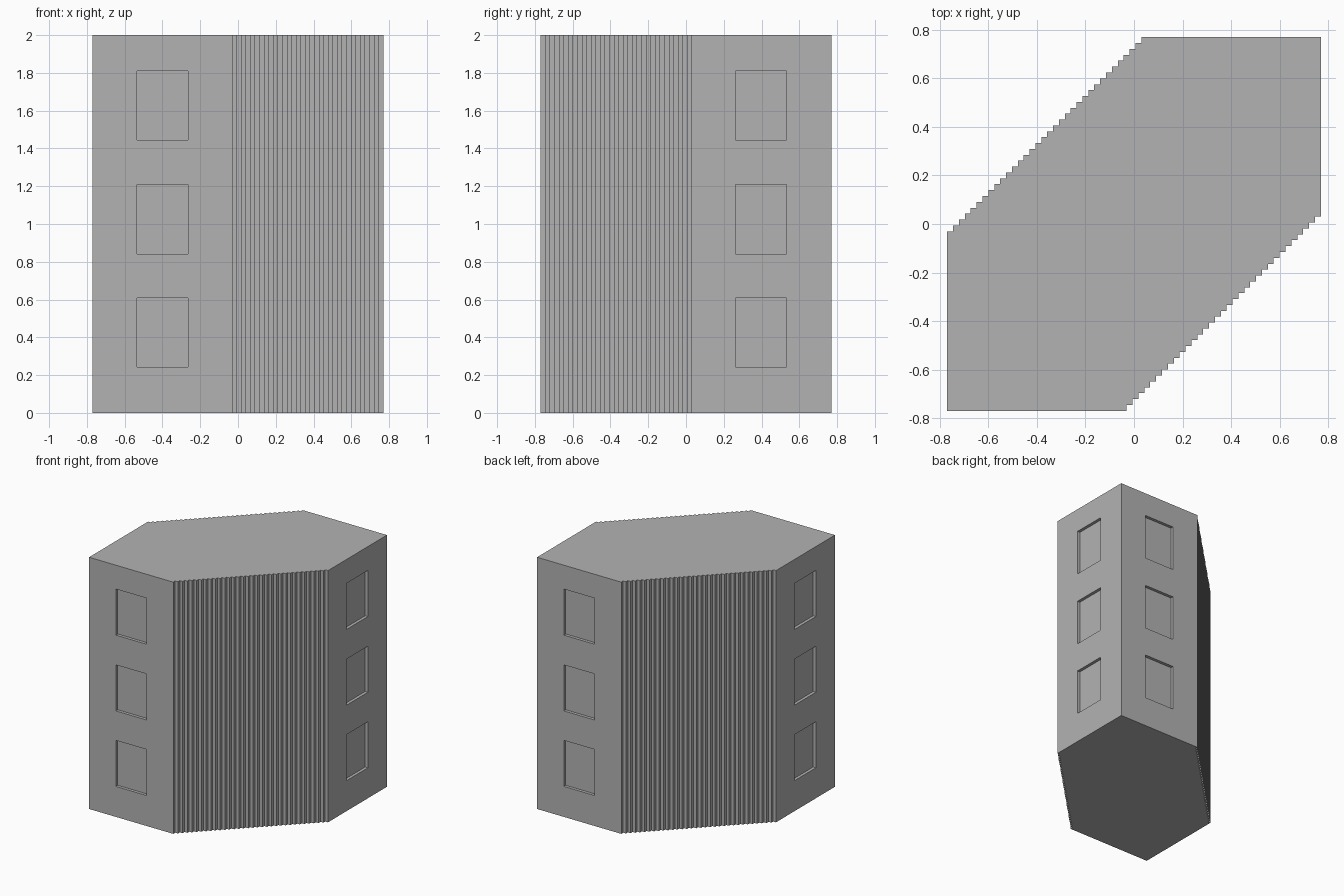
import bpy, bmesh
from mathutils import Matrix, Vector

cube = bpy.data.objects.get("Cube")
if cube:
    bpy.data.objects.remove(cube, do_unlink=True)

HALF, CORNER, HEIGHT = 0.77, 0.03, 2.0
STEPS, RECESS = 33, 0.024

grey = bpy.data.materials.new("concrete grey")
grey.use_nodes = True
colour = (0.45, 0.45, 0.45, 1)
grey.diffuse_color = colour
grey.node_tree.nodes["Principled BSDF"].inputs["Base Color"].default_value = colour


def make_object(name, bm):
    bmesh.ops.recalc_face_normals(bm, faces=bm.faces[:])
    mesh = bpy.data.meshes.new(name)
    bm.to_mesh(mesh)
    bm.free()
    mesh.materials.append(grey)
    obj = bpy.data.objects.new(name, mesh)
    bpy.context.collection.objects.link(obj)
    return obj


# Half outline: front wall corner, then the staircase of fine pleats
step = (HALF + CORNER) / STEPS
half = [(-HALF, -HALF)]
for i in range(STEPS):
    x, y = -CORNER + i * step, -HALF + i * step
    half += [(x, y), (x, y + step)]
half.append((HALF, CORNER))

# The other half is the same outline turned half a turn
outline = half + [(-x, -y) for x, y in half]

# Building: outline extruded to full height
bm = bmesh.new()
base = bm.faces.new([bm.verts.new((x, y, 0)) for x, y in outline])
top = bmesh.ops.extrude_face_region(bm, geom=[base], use_keep_orig=True)
bmesh.ops.translate(bm, vec=(0, 0, HEIGHT),
                    verts=[v for v in top["geom"] if isinstance(v, bmesh.types.BMVert)])
building = make_object("building", bm)

# Window recesses: three storeys on each of the four plain walls
bm = bmesh.new()
for sign in (-1, 1):
    for z in (0.425, 1.025, 1.627):
        for centre, size in (
            ((sign * 0.4, sign * HALF, z), (0.27, RECESS * 2, 0.366)),
            ((sign * HALF, sign * 0.396, z), (RECESS * 2, 0.27, 0.366)),
        ):
            bmesh.ops.create_cube(
                bm, size=1,
                matrix=Matrix.Translation(centre) @ Matrix.Diagonal(Vector((*size, 1))))
cutter = make_object("window_cutter", bm)
cutter.hide_render = True

cut = building.modifiers.new("window recesses", "BOOLEAN")
cut.operation = "DIFFERENCE"
cut.solver = "EXACT"
cut.object = cutter
bpy.context.view_layer.objects.active = building
bpy.ops.object.modifier_apply(modifier=cut.name)
bpy.data.objects.remove(cutter, do_unlink=True)
